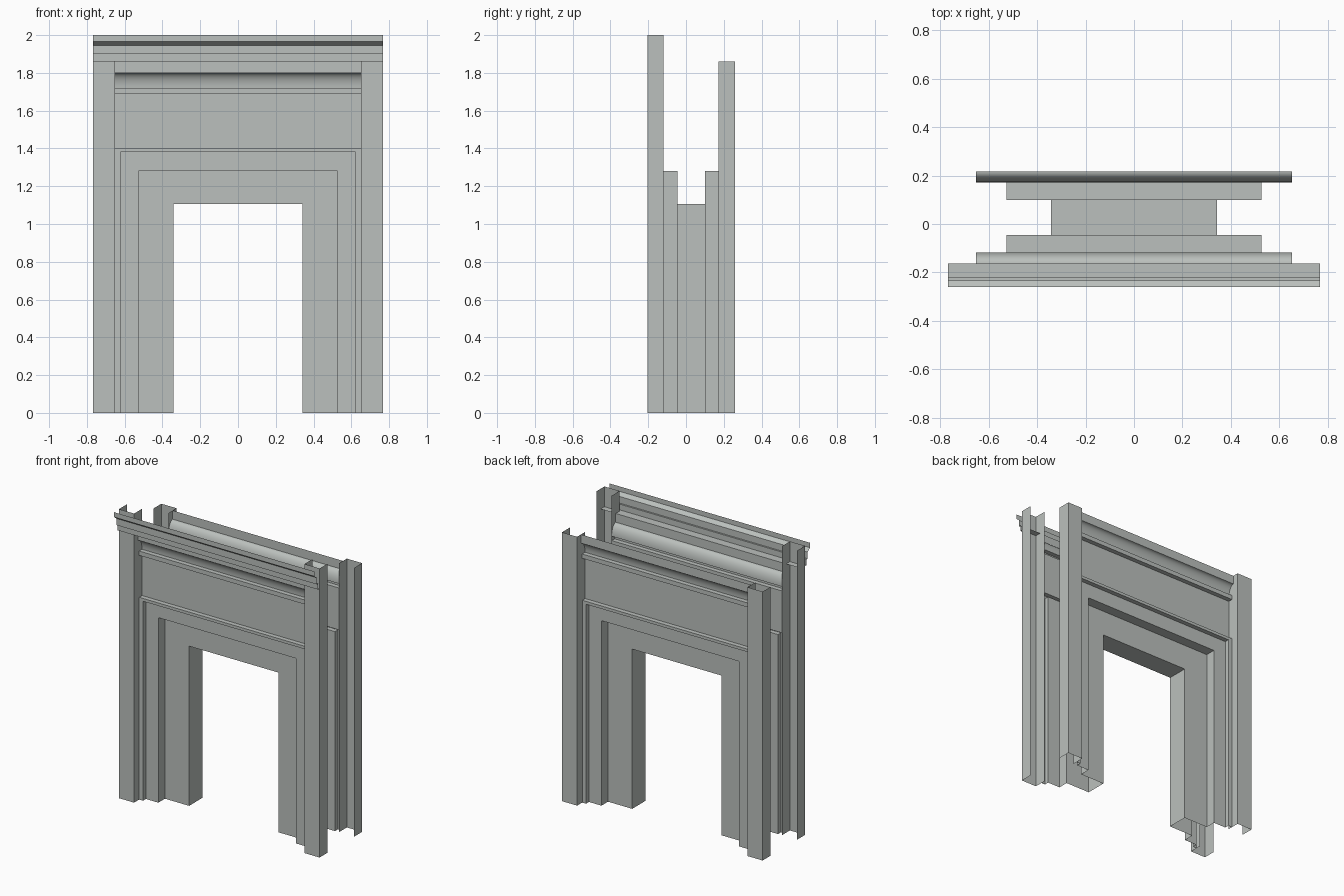
import bpy, math
from mathutils import Vector

if "Cube" in bpy.data.objects:
    bpy.data.objects.remove(bpy.data.objects["Cube"], do_unlink=True)

stone = bpy.data.materials.new("pale_grey_stone")
stone.use_nodes = True
colour = (0.50, 0.53, 0.51, 1)
stone.diffuse_color = colour
stone.node_tree.nodes["Principled BSDF"].inputs["Base Color"].default_value = colour

MID = 0.027                      # wall centre line in y
HALF, INNER, TOP = 0.768, 0.652, 1.86
WALL, FACE, BEAD, BAND = 0.145, 0.232, 0.177, 0.19   # depths from the centre line
RECESS = 0.073


def add_object(name, verts, faces, flip=False):
    if flip:
        faces = [f[::-1] for f in faces]
    mesh = bpy.data.meshes.new(name)
    mesh.from_pydata(verts, [], faces)
    mesh.materials.append(stone)
    mesh.shade_smooth()
    mesh.set_sharp_from_angle(angle=math.radians(30))
    obj = bpy.data.objects.new(name, mesh)
    bpy.context.collection.objects.link(obj)
    return obj


def extrude(name, path, vector, flip=False):
    """Sweep an open path along a straight vector, leaving the ends open."""
    n = len(path)
    verts = [Vector(p) for p in path]
    verts += [v + Vector(vector) for v in verts]
    faces = [(i, i + 1, n + i + 1, n + i) for i in range(n - 1)]
    add_object(name, verts, faces, flip)


def door_sweep(name, rings):
    """Join portal-shaped rings given as (half width, height, y)."""
    verts, faces = [], []
    for w, t, y in rings:
        verts += [(-w, y, 0), (-w, y, t), (w, y, t), (w, y, 0)]
    for r in range(len(rings) - 1):
        for k in range(3):
            a = r * 4 + k
            faces.append((a + 4, a + 5, a + 1, a))
    add_object(name, verts, faces)


# Stepped door surround, from the front bead through the opening to the back
half_rings = [(0.651, 1.40, WALL), (0.651, 1.40, BEAD), (0.622, 1.38, BEAD),
              (0.622, 1.38, WALL), (0.527, 1.28, WALL), (0.527, 1.28, RECESS),
              (0.342, 1.105, RECESS)]
door_sweep("door_surround",
           [(w, t, MID - d) for w, t, d in half_rings]
           + [(w, t, MID + d) for w, t, d in reversed(half_rings)])

# Frieze section: wall, small band, cove and top band
section = [(WALL, 1.40), (WALL, 1.69), (BEAD, 1.69), (BEAD, 1.72)]
for i in range(11):
    a = math.pi / 2 * i / 10
    section.append((BAND - (BAND - WALL) * math.cos(a), 1.72 + 0.08 * math.sin(a)))
section.append((BAND, TOP))

for side, label in ((-1, "front"), (1, "back")):
    extrude(label + "_frieze", [(INNER, MID + side * d, z) for d, z in section],
            (-2 * INNER, 0, 0), flip=side > 0)

    # Three-sided pilasters, taller behind the front cornice
    height = 2.0 if side < 0 else TOP
    for sx, hand in ((1, "left"), (-1, "right")):
        plan = [(INNER, WALL), (INNER, FACE), (HALF, FACE), (HALF, WALL)]
        extrude(f"{label}_{hand}_pilaster",
                [(sx * x, MID + side * d, 0) for x, d in plan],
                (0, 0, height), flip=sx * side > 0)

# Front cornice
profile = [(MID - BAND, TOP), (-0.221, TOP), (-0.221, 1.90), (-0.233, 1.90),
           (-0.233, 1.946), (-0.26, 1.966), (-0.26, 2.0)]
extrude("front_cornice", [(HALF, y, z) for y, z in profile], (-2 * HALF, 0, 0))
